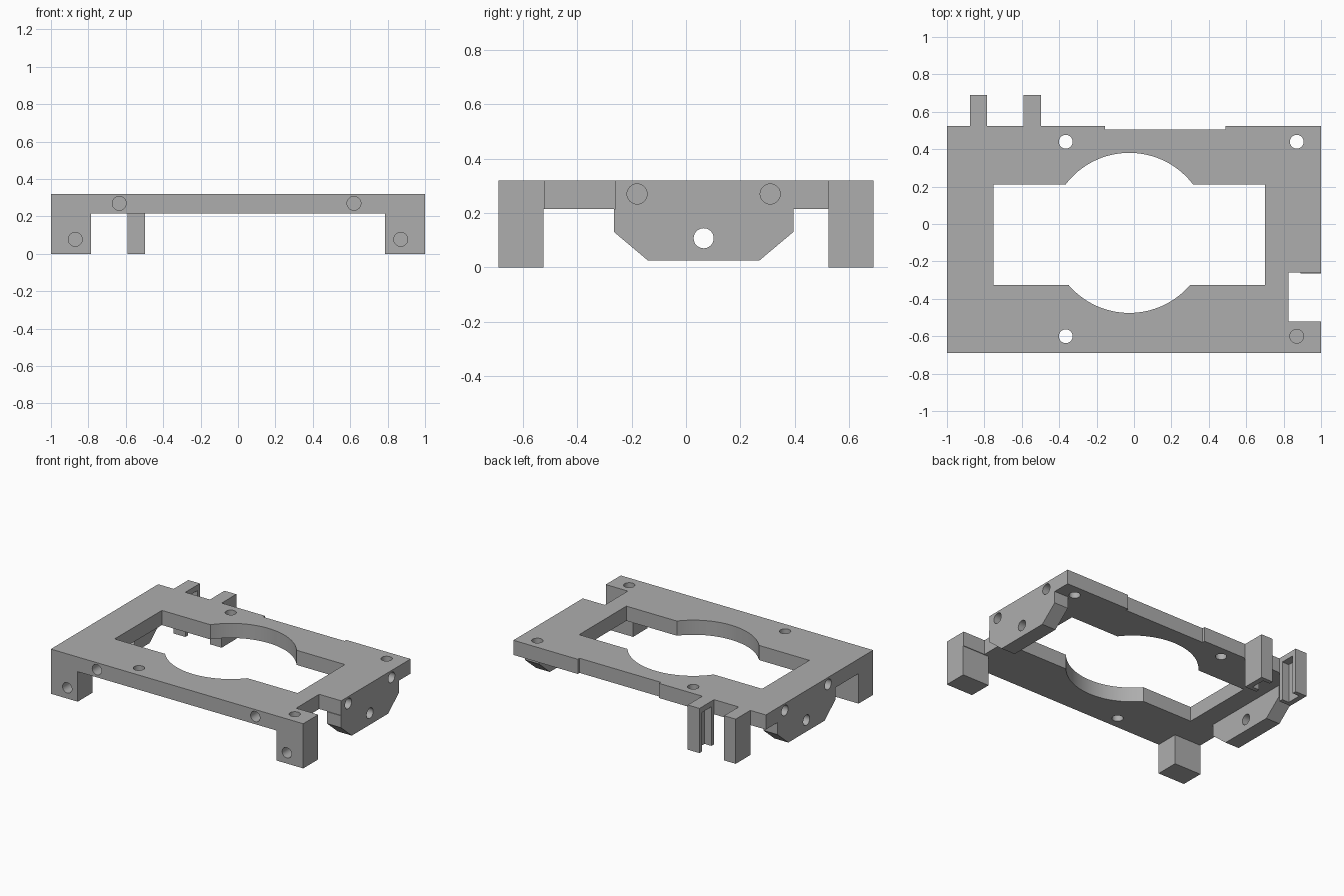
import bpy, bmesh, math
from mathutils import Vector

cube = bpy.data.objects.get("Cube")
if cube:
    bpy.data.objects.remove(cube, do_unlink=True)

grey = bpy.data.materials.new("plain grey")
grey.use_nodes = True
colour = (0.42, 0.42, 0.42, 1)
grey.diffuse_color = colour
grey.node_tree.nodes["Principled BSDF"].inputs["Base Color"].default_value = colour

TOP, UNDER = 0.32, 0.215          # plate heights
FRONT, BACK = -0.69, 0.525        # plate depth
HOLE = 0.037                      # hole radius


def prism(name, points, direction):
    """Extrude a closed 3D outline along a direction."""
    bm = bmesh.new()
    face = bm.faces.new([bm.verts.new(p) for p in points])
    out = bmesh.ops.extrude_face_region(bm, geom=[face])
    moved = [v for v in out["geom"] if isinstance(v, bmesh.types.BMVert)]
    bmesh.ops.translate(bm, verts=moved, vec=direction)
    bmesh.ops.recalc_face_normals(bm, faces=bm.faces)
    mesh = bpy.data.meshes.new(name)
    bm.to_mesh(mesh)
    bm.free()
    mesh.materials.append(grey)
    obj = bpy.data.objects.new(name, mesh)
    bpy.context.collection.objects.link(obj)
    return obj


def box(name, x, y, z):
    outline = [(x[0], y[0], z[0]), (x[1], y[0], z[0]),
               (x[1], y[1], z[0]), (x[0], y[1], z[0])]
    return prism(name, outline, (0, 0, z[1] - z[0]))


def drill(centre, inward, depth):
    """Round cutter that starts just outside the surface."""
    inward = Vector(inward)
    u = inward.orthogonal().normalized()
    v = inward.cross(u)
    start = Vector(centre) - inward * 0.05
    ring = [start + HOLE * (math.cos(a) * u + math.sin(a) * v)
            for a in (math.tau * i / 32 for i in range(32))]
    return prism("hole_cutter", ring, inward * (depth + 0.05))


def cut(obj, cutters):
    bpy.context.view_layer.objects.active = obj
    for cutter in cutters:
        cutter.hide_render = True
        mod = obj.modifiers.new("cut", "BOOLEAN")
        mod.operation = "DIFFERENCE"
        mod.solver = "EXACT"
        mod.object = cutter
        bpy.ops.object.modifier_apply(modifier=mod.name)
        bpy.data.objects.remove(cutter, do_unlink=True)


# Plate outline with the side notch and the shallow rear step
outline = [(-1, FRONT), (1, FRONT), (1, -0.52), (0.825, -0.52), (0.825, -0.26),
           (1, -0.26), (1, BACK), (0.49, BACK), (0.49, 0.505),
           (-0.155, 0.505), (-0.155, BACK), (-1, BACK)]
plate = prism("frame_plate", [(x, y, UNDER) for x, y in outline], (0, 0, TOP - UNDER))

# Window: a rectangle widened by a circle at front and back
cx, cy, radius = -0.025, -0.0475, 0.428
x0, x1, y0, y1 = -0.75, 0.70, -0.325, 0.21


def arc(y, sign):
    a = math.asin((y - cy) / radius)
    sweep = math.pi - 2 * abs(a)
    first = a if sign > 0 else math.pi - a
    return [(cx + radius * math.cos(first + sweep * i / 32),
             cy + radius * math.sin(first + sweep * i / 32)) for i in range(33)]


window = [(x1, y0), (x1, y1)] + arc(y1, 1) + [(x0, y1), (x0, y0)] + arc(y0, -1)
cutters = [prism("window_cutter", [(x, y, 0.1) for x, y in window], (0, 0, 0.4))]

# Screw holes from above, the front and both ends
for x, y in ((-0.365, 0.44), (0.87, 0.44), (-0.365, -0.6), (0.87, -0.6)):
    cutters.append(drill((x, y, TOP), (0, 0, -1), 0.105 if y < 0 < x else 0.2))
for x in (-0.635, 0.62):
    cutters.append(drill((x, FRONT, 0.27), (0, 1, 0), 0.13))
for side in (-1, 1):
    for y in (-0.18, 0.31):
        cutters.append(drill((side, y, 0.27), (-side, 0, 0), 0.11))
cut(plate, cutters)

parts = [plate]
for side, label in ((1, "left"), (-1, "right")):
    # Front legs with a blind hole each
    xs = sorted((side, side * 0.787))
    leg = box("front_leg_" + label, xs, (FRONT, -0.525), (0, UNDER))
    cut(leg, [drill((side * 0.87, FRONT, 0.077), (0, 1, 0), 0.11)])

    # Chamfered end tabs with a through hole
    profile = [(-0.265, UNDER), (-0.265, 0.13), (-0.14, 0.025),
               (0.27, 0.025), (0.395, 0.13), (0.395, UNDER)]
    tab = prism("end_tab_" + label, [(side, y, z) for y, z in profile],
                (-side * 0.11, 0, 0))
    cut(tab, [drill((side, 0.065, 0.107), (-side, 0, 0), 0.2)])
    parts += [leg, tab]

# Rear prongs, each with a slot facing the other
for label, xs, slot in (("outer", (-0.877, -0.785), (-0.84, -0.7)),
                        ("inner", (-0.59, -0.497), (-0.7, -0.535))):
    prong = box("rear_prong_" + label, xs, (BACK, 0.69), (0, TOP))
    cut(prong, [box("slot_cutter", slot, (0.555, 0.66), (-0.1, 0.28))])
    parts.append(prong)

# Smooth curved walls, keep edges sharp
bpy.ops.object.select_all(action="DESELECT")
for part in parts:
    part.select_set(True)
bpy.context.view_layer.objects.active = plate
bpy.ops.object.shade_smooth_by_angle(angle=math.radians(30))
